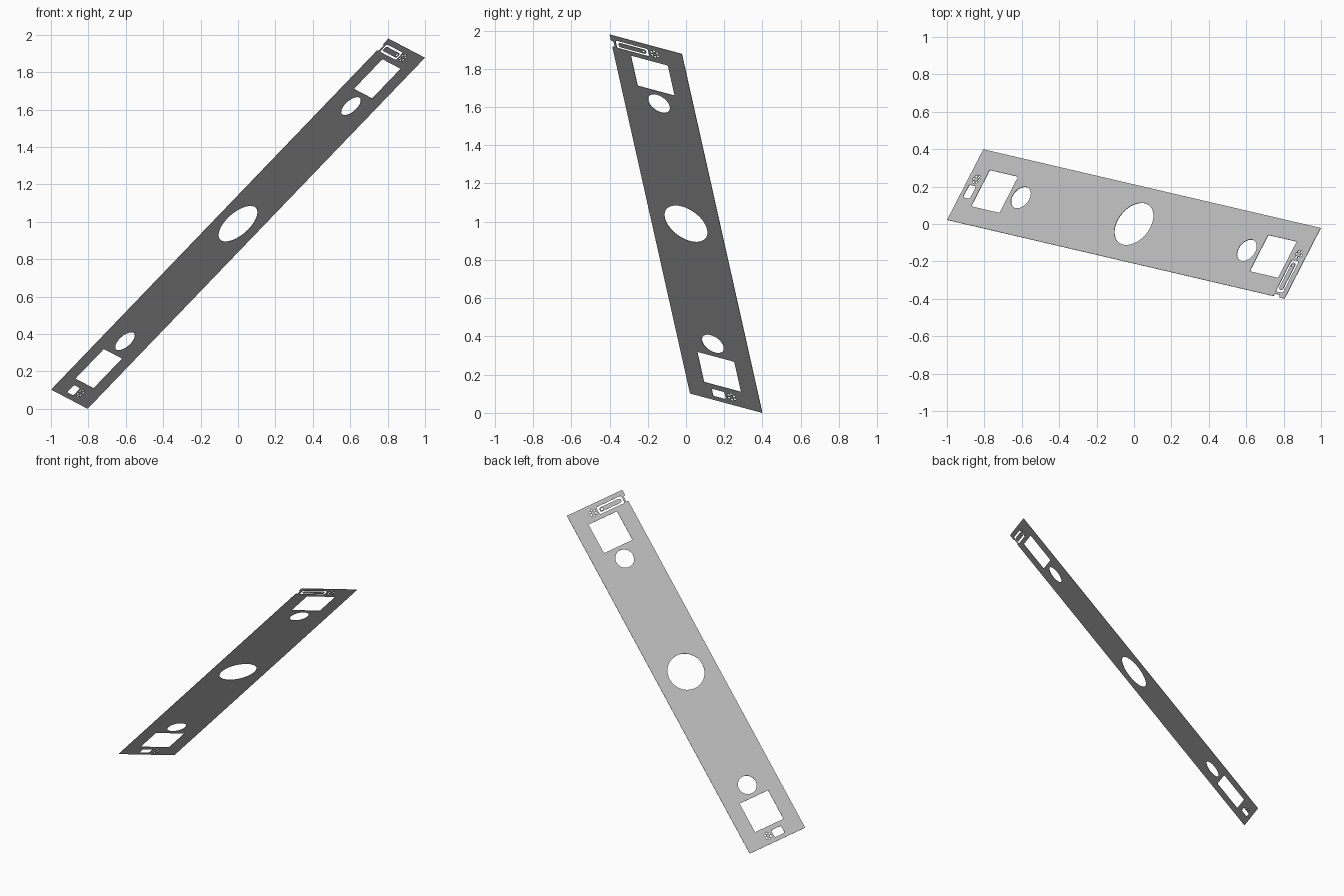
import bpy, bmesh, math
from mathutils import Matrix, Vector

if "Cube" in bpy.data.objects:
    bpy.data.objects.remove(bpy.data.objects["Cube"])

HALF_L, HALF_W, THICK = 1.318, 0.218, 0.003

# plate axes: u along the strip, v across it, n the upper face normal
u = Vector((0.684, -0.1595, 0.7117)).normalized()
v = Vector((0.447, 0.865, -0.229))
v = (v - u * v.dot(u)).normalized()
n = u.cross(v)

curve = bpy.data.curves.new("plate_profile", 'CURVE')
curve.dimensions = '2D'
curve.fill_mode = 'BOTH'
curve.extrude = THICK / 2


def outline(points):
    """Closed outline; nested outlines become holes or islands."""
    s = curve.splines.new('POLY')
    s.points.add(len(points) - 1)
    for p, (a, b) in zip(s.points, points):
        p.co = (a, b, 0, 1)
    s.use_cyclic_u = True


def circle(cu, cv, r, sides=48):
    outline([(cu + r * math.cos(2 * math.pi * i / sides),
              cv + r * math.sin(2 * math.pi * i / sides)) for i in range(sides)])


def rounded_rect(u0, u1, v0, v1, r, seg=5):
    pts = []
    corners = [(u1 - r, v1 - r), (u0 + r, v1 - r), (u0 + r, v0 + r), (u1 - r, v0 + r)]
    for k, (a, b) in enumerate(corners):
        for i in range(seg + 1):
            t = math.pi / 2 * (k + i / seg)
            pts.append((a + r * math.cos(t), b + r * math.sin(t)))
    outline(pts)


def hole_cluster(cu, cv):
    for i in range(6):
        t = math.pi / 3 * i
        circle(cu + 0.02 * math.cos(t), cv + 0.02 * math.sin(t), 0.0075, 12)


# strip outline with the small edge notch near one corner
outline([(-HALF_L, -HALF_W), (1.23, -HALF_W), (1.235, -0.203), (1.272, -0.203),
         (1.277, -HALF_W), (HALF_L, -HALF_W), (HALF_L, HALF_W), (-HALF_L, HALF_W)])

# centre hole, then a round hole, window and hole cluster at each end
circle(0, 0, 0.128, 64)
for s in (-1, 1):
    circle(s * 0.883, 0, 0.065)
    a, b = sorted((s * 0.977, s * 1.2))
    rounded_rect(a, b, -0.112, 0.112, 0.006)
    hole_cluster(s * 1.26, 0.043)

# long slot with an inner tongue at the upper end, short slot at the lower end
rounded_rect(1.23, 1.286, -0.19, 0.006, 0.01)
rounded_rect(1.243, 1.273, -0.175, -0.008, 0.013)
circle(1.258, -0.025, 0.008, 16)
rounded_rect(-1.29, -1.235, -0.073, 0.005, 0.01)

# turn the filled profile into a mesh
tmp = bpy.data.objects.new("profile_helper", curve)
bpy.context.collection.objects.link(tmp)
deps = bpy.context.evaluated_depsgraph_get()
mesh = bpy.data.meshes.new_from_object(tmp.evaluated_get(deps))
bpy.data.objects.remove(tmp)

# tilt the plate and rest it on the ground
m = Matrix((u, v, n)).transposed().to_4x4()
mesh.transform(m)
low = min(p.co.z for p in mesh.vertices)
mesh.transform(Matrix.Translation((0, 0, -low)))
bm = bmesh.new()
bm.from_mesh(mesh)
bmesh.ops.remove_doubles(bm, verts=bm.verts, dist=0.0001)
bmesh.ops.recalc_face_normals(bm, faces=bm.faces)
bm.to_mesh(mesh)
bm.free()

mat = bpy.data.materials.new("plain grey")
mat.diffuse_color = (0.5, 0.5, 0.5, 1)
mat.use_nodes = True
mat.node_tree.nodes["Principled BSDF"].inputs["Base Color"].default_value = mat.diffuse_color
mesh.materials.clear()
mesh.materials.append(mat)
for p in mesh.polygons:
    p.material_index = 0
    p.use_smooth = False
plate = bpy.data.objects.new("perforated_plate", mesh)
bpy.context.collection.objects.link(plate)
